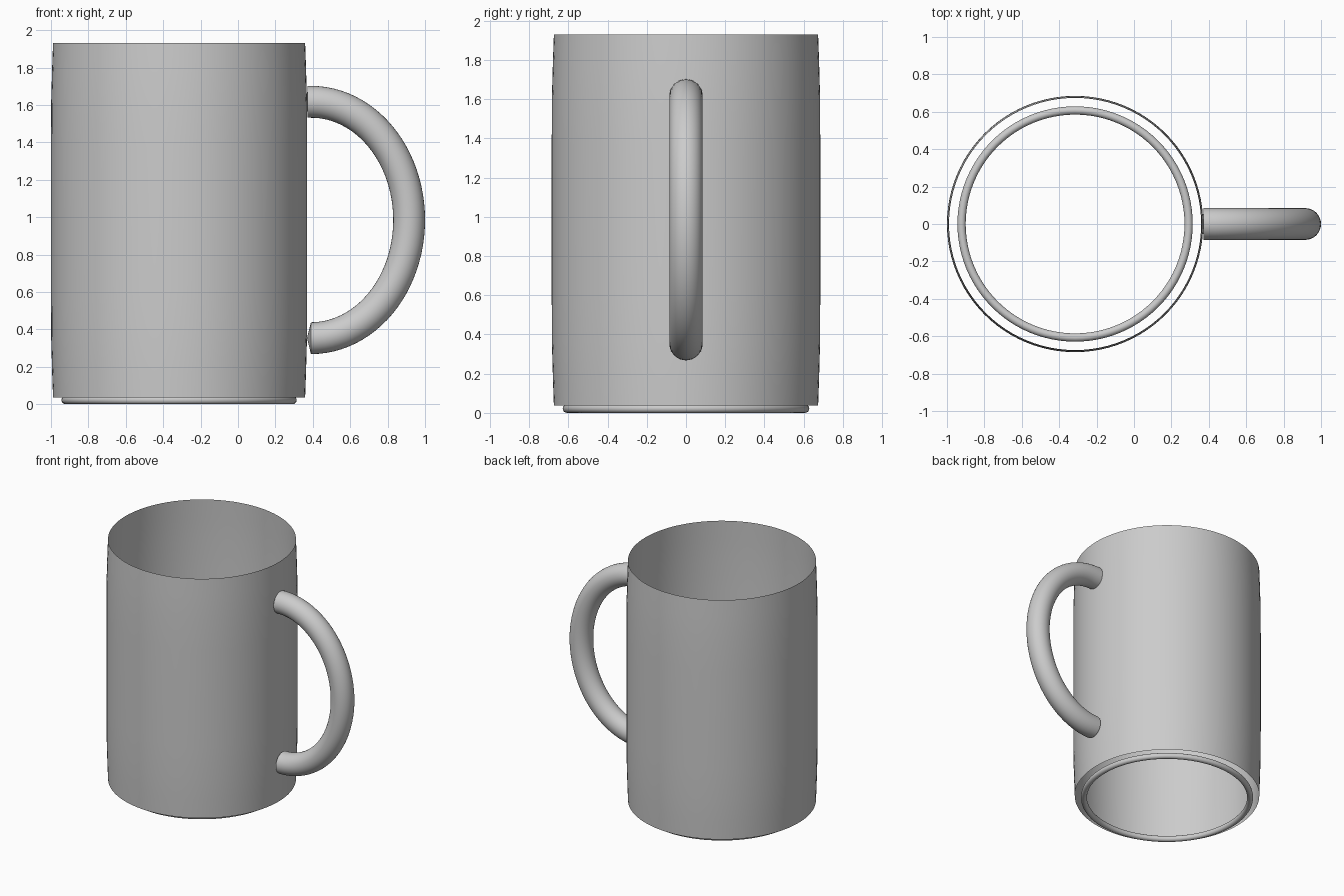
import bpy, bmesh
from math import sin, cos, pi, radians

if "Cube" in bpy.data.objects:
    bpy.data.objects.remove(bpy.data.objects["Cube"])

CX = -0.315  # axis of the mug body


def finish(name, bm, angle=40):
    bmesh.ops.recalc_face_normals(bm, faces=bm.faces)
    me = bpy.data.meshes.new(name)
    bm.to_mesh(me)
    bm.free()
    ob = bpy.data.objects.new(name, me)
    bpy.context.collection.objects.link(ob)
    bpy.ops.object.select_all(action='DESELECT')
    ob.select_set(True)
    bpy.context.view_layer.objects.active = ob
    bpy.ops.object.shade_smooth_by_angle(angle=radians(angle))
    return ob


def bridge(bm, a, b, closed=True):
    n = len(a)
    for i in range(n if closed else n - 1):
        j = (i + 1) % n
        bm.faces.new((a[i], a[j], b[j], b[i]))


def lathe(name, profile, closed=False, n=96):
    bm = bmesh.new()
    rings = [[bm.verts.new((CX + r * cos(2 * pi * i / n), r * sin(2 * pi * i / n), z))
              for i in range(n)] for r, z in profile]
    for a, b in zip(rings, rings[1:] + (rings[:1] if closed else [])):
        bridge(bm, a, b)
    return finish(name, bm)


# Thin open body wall, very slightly barrelled towards both ends
lathe("mug_body", [(0.674, 0.037), (0.679, 0.18), (0.684, 0.36), (0.685, 0.6),
                   (0.685, 1.37), (0.684, 1.61), (0.679, 1.79), (0.674, 1.93)])

# Rounded foot ring under the body
lathe("foot_ring", [(0.607 + 0.022 * cos(2 * pi * k / 16), 0.022 + 0.022 * sin(2 * pi * k / 16))
                    for k in range(16)], closed=True)

# Handle: round tube swept along half an ellipse
bm = bmesh.new()
ex, ez, a, b, rad, n = 0.39, 0.985, 0.525, 0.632, 0.085, 32
rings = []
for s in range(49):
    t = -pi / 2 + pi * s / 48
    nx, nz = cos(t) / a, sin(t) / b
    ln = (nx * nx + nz * nz) ** 0.5
    nx, nz = nx / ln, nz / ln
    px, pz = ex + a * cos(t), ez + b * sin(t)
    rings.append([bm.verts.new((px + nx * rad * cos(u), rad * sin(u), pz + nz * rad * cos(u)))
                  for u in (2 * pi * k / n for k in range(n))])
for r0, r1 in zip(rings, rings[1:]):
    bridge(bm, r0, r1)
# Upper end runs straight to the wall
for v in rings[-1]:
    v.co.x = 0.371
# Lower end closes in a shallow point that touches the wall
tip = bm.verts.new((0.369, 0, ez - b))
top = bm.verts.new((0.369, 0, ez + b))
for ring, apex in ((rings[0], tip), (rings[-1], top)):
    for i in range(n):
        bm.faces.new((ring[i], ring[(i + 1) % n], apex))
finish("handle", bm)
